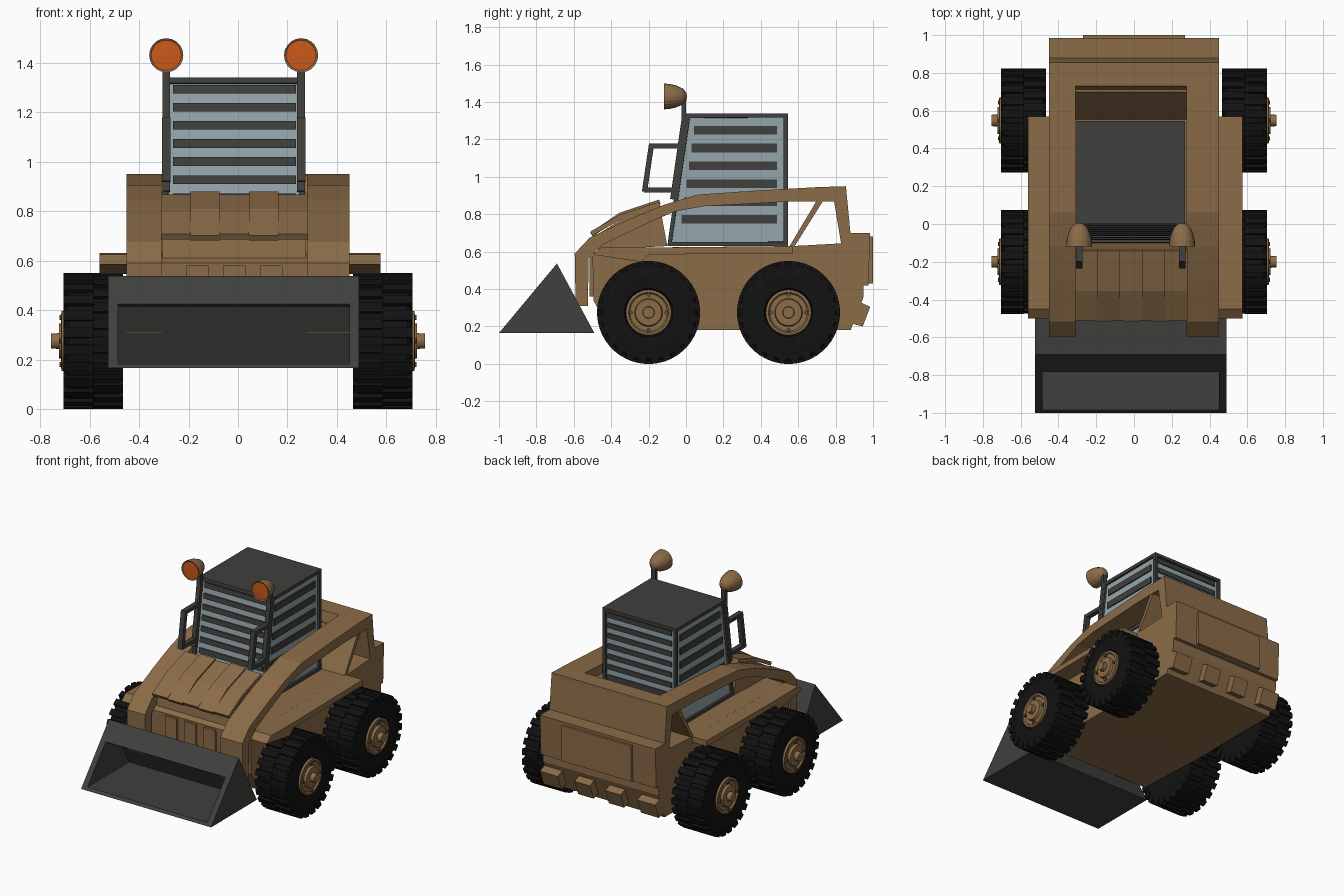
import bpy, bmesh
from math import pi, cos, sin
from mathutils import Matrix, Vector

if "Cube" in bpy.data.objects:
    bpy.data.objects.remove(bpy.data.objects["Cube"])


def material(name, rgb):
    m = bpy.data.materials.new(name)
    m.diffuse_color = (*rgb, 1)
    m.use_nodes = True
    m.node_tree.nodes["Principled BSDF"].inputs["Base Color"].default_value = m.diffuse_color
    return m


BROWN = material("brown_paint", (0.26, 0.15, 0.065))
DARK = material("dark_metal", (0.05, 0.05, 0.047))
RUBBER = material("rubber", (0.006, 0.006, 0.006))
GLASS = material("window_glass", (0.30, 0.38, 0.41))
ORANGE = material("orange_lens", (0.6, 0.1, 0.01))
BOLT = material("hub_detail", (0.12, 0.08, 0.045))
CX = -0.0175                      # cab and bucket sit slightly off centre


def finish(name, bm, mat):
    bmesh.ops.recalc_face_normals(bm, faces=bm.faces)
    me = bpy.data.meshes.new(name)
    bm.to_mesh(me)
    bm.free()
    me.materials.append(mat)
    ob = bpy.data.objects.new(name, me)
    bpy.context.collection.objects.link(ob)
    return ob


def prism(name, profile, x0, x1, mat):
    """Extrude a (y, z) side profile from x0 to x1."""
    bm = bmesh.new()
    face = bm.faces.new([bm.verts.new((x0, y, z)) for y, z in profile])
    out = bmesh.ops.extrude_face_region(bm, geom=[face])["geom"]
    bmesh.ops.translate(bm, vec=(x1 - x0, 0, 0),
                        verts=[g for g in out if isinstance(g, bmesh.types.BMVert)])
    return finish(name, bm, mat)


def box(name, x0, x1, y0, y1, z0, z1, mat):
    return prism(name, [(y0, z0), (y1, z0), (y1, z1), (y0, z1)], x0, x1, mat)


def strip(name, path, t, x0, x1, mat):
    """Bar following a (y, z) path with thickness t."""
    pts = [Vector(p) for p in path]
    left, right = [], []
    for i, p in enumerate(pts):
        d = (pts[min(i + 1, len(pts) - 1)] - pts[max(i - 1, 0)]).normalized()
        n = Vector((-d.y, d.x)) * t / 2
        left.append(p + n)
        right.append(p - n)
    return prism(name, [tuple(p) for p in left + right[::-1]], x0, x1, mat)


def revolve(name, profile, segs, origin, axis, mat):
    """Spin a (radius, distance along axis) profile."""
    bm = bmesh.new()
    vs = [bm.verts.new((r, 0, h)) for r, h in profile]
    es = [bm.edges.new(p) for p in zip(vs, vs[1:])]
    bmesh.ops.spin(bm, geom=vs + es, cent=(0, 0, 0), axis=(0, 0, 1),
                   angle=2 * pi, steps=segs, use_merge=True)
    bmesh.ops.remove_doubles(bm, verts=bm.verts, dist=1e-5)
    rot = Vector((0, 0, 1)).rotation_difference(Vector(axis)).to_matrix().to_4x4()
    bmesh.ops.transform(bm, matrix=Matrix.Translation(origin) @ rot, verts=bm.verts)
    return finish(name, bm, mat)


# Chassis, rear engine door and front details
prism("chassis", [(-0.5, 0.59), (-0.495, 0.34), (-0.42, 0.2), (0.1, 0.18), (0.88, 0.18),
                  (0.95, 0.36), (0.95, 0.42), (0.975, 0.42), (0.985, 0.70), (0.87, 0.70),
                  (0.84, 0.645), (0.57, 0.63), (-0.45, 0.62)], -0.45, 0.45, BROWN)
box("engine_door", -0.27, 0.27, 0.96, 1.0, 0.43, 0.68, BROWN)
for i, (a, b) in enumerate([(-0.45, -0.31), (-0.18, -0.06), (0.06, 0.18), (0.31, 0.45)]):
    prism(f"rear_bumper_tab_{i}", [(0.87, 0.22), (0.93, 0.33), (0.985, 0.305), (0.945, 0.2)],
          a, b, BROWN)
for i, x in enumerate((-0.21, -0.06, 0.09)):
    box(f"front_panel_{i}", x, x + 0.09, -0.515, -0.48, 0.36, 0.58, BROWN)

# Paired side parts: fenders, loader arms, rear uprights
for side, s in (("left", -1), ("right", 1)):
    inner = -0.31 if s < 0 else 0.278
    outer = 0.45 * s
    prism(f"fender_{side}", [(-0.5, 0.585), (-0.24, 0.545), (-0.2, 0.585), (0.57, 0.59),
                             (0.57, 0.63), (-0.2, 0.622), (-0.45, 0.625)],
          outer, -0.56 if s < 0 else 0.575, BROWN)
    prism(f"loader_arm_{side}", [
        (-0.59, 0.31), (-0.595, 0.59), (-0.515, 0.675), (-0.3, 0.775), (-0.12, 0.85),
        (0.06, 0.905), (0.35, 0.925), (0.7, 0.945), (0.855, 0.95), (0.86, 0.87),
        (0.55, 0.868), (0.1, 0.843), (-0.06, 0.815), (-0.2, 0.755), (-0.44, 0.64),
        (-0.52, 0.57), (-0.525, 0.31)], inner, outer, BROWN)
prism("rear_upright", [(0.79, 0.88), (0.83, 0.64), (0.885, 0.64), (0.855, 0.95), (0.79, 0.947)],
      -0.45, 0.45, BROWN)
prism("rear_cross_plate", [(0.71, 0.87), (0.86, 0.87), (0.856, 0.95), (0.73, 0.946)],
      -0.44, 0.44, BROWN)
prism("rear_slope_panel", [(0.548, 0.62), (0.575, 0.62), (0.735, 0.875), (0.70, 0.875)],
      -0.445, 0.445, BROWN)

# Hood between the arms, with alternating raised plates
prism("hood", [(-0.47, 0.61), (-0.46, 0.70), (-0.34, 0.775), (-0.14, 0.845), (-0.1, 0.63)],
      -0.305, 0.275, BROWN)
for i in range(5):
    lift = 0.012 * (i % 2)
    strip(f"hood_plate_{i}", [(-0.505, 0.697 - lift / 2), (-0.35, 0.785 + lift),
                              (-0.14, 0.855 + lift)], 0.025,
          -0.312 + i * 0.119, -0.312 + (i + 1) * 0.119, BROWN)

# Cab: dark frame with inset windows
cab = prism("cab", [(-0.1, 0.63), (0.545, 0.63), (0.545, 1.34), (0, 1.34)], -0.305, 0.27, DARK)
cab.data.materials.append(GLASS)
bm = bmesh.new()
bm.from_mesh(cab.data)
windows = [f for f in bm.faces if abs(f.normal.z) < 0.5]
bmesh.ops.inset_individual(bm, faces=windows, thickness=0.032)
bmesh.ops.inset_individual(bm, faces=windows, thickness=0.001, depth=-0.015)
for f in windows:
    f.material_index = 1
bm.to_mesh(cab.data)
bm.free()


def cab_front(z):
    return -0.1 + 0.1 * (z - 0.63) / 0.71


# Window slats: bars running through the cab, just proud of the glass
for i in range(6):
    z = 1.25 - 0.0955 * i
    y = cab_front(z) + 0.055
    box(f"side_slat_{i}", -0.298, 0.263, y, 0.487, z - 0.023, z + 0.023, DARK)
for i in range(9):
    z0, z1 = 1.275 - 0.073 * i, 1.31 - 0.073 * i
    prism(f"end_slat_{i}", [(cab_front(z0) + 0.006, z0), (0.538, z0), (0.538, z1),
                            (cab_front(z1) + 0.006, z1)], -0.262, 0.235, DARK)

# Grab handles, lamp posts and lamps
for side, x in (("left", -0.29), ("right", 0.255)):
    strip(f"grab_handle_{side}", [(-0.03, 1.165), (-0.185, 1.165)], 0.025, x - 0.017, x + 0.017, DARK)
    strip(f"grab_handle_grip_{side}", [(-0.184, 1.177), (-0.222, 0.92)], 0.028, x - 0.017, x + 0.017, DARK)
    strip(f"grab_handle_base_{side}", [(-0.225, 0.93), (-0.05, 0.93)], 0.025, x - 0.017, x + 0.017, DARK)
    strip(f"lamp_post_{side}", [(-0.072, 0.88), (-0.012, 1.3), (-0.012, 1.41)], 0.026,
          x - 0.016, x + 0.016, DARK)
    shell = revolve(f"lamp_shell_{side}", [(0.06, 0.006), (0.069, 0), (0.067, 0.03), (0.059, 0.065),
                                           (0.043, 0.1), (0.022, 0.119), (0, 0.124)],
                    20, (x, -0.118, 1.43), (0, 1, 0), BROWN)
    revolve(f"lamp_lens_{side}", [(0, 0.002), (0.061, 0.004), (0.061, 0.012), (0, 0.012)],
            20, (x, -0.118, 1.43), (0, 1, 0), ORANGE)

# Bucket: floor, back, top lip and triangular cheeks
B0, B1 = -0.525, 0.49
prism("bucket_floor", [(-1, 0.165), (-0.49, 0.165), (-0.5, 0.183), (-0.985, 0.183)], B0, B1, DARK)
prism("bucket_back", [(-0.49, 0.165), (-0.69, 0.537), (-0.70, 0.52), (-0.512, 0.165)], B0, B1, DARK)
prism("bucket_lip", [(-0.69, 0.537), (-0.783, 0.425), (-0.765, 0.412), (-0.685, 0.505)], B0, B1, DARK)
for side, a, b in (("left", B0, B0 + 0.04), ("right", B1 - 0.04, B1)):
    prism(f"bucket_cheek_{side}", [(-1, 0.165), (-0.49, 0.165), (-0.69, 0.537)], a, b, DARK)

# Wheels: tyre, staggered tread lugs, hub, bolts
R = 0.262
for side, s in (("left", -1), ("right", 1)):
    for end, y in (("front", -0.2), ("rear", 0.548)):
        tag = f"{end}_{side}"
        c = (0.465 * s, y, 0.275)
        revolve(f"tyre_{tag}", [(0, 0), (0.2, 0), (R - 0.012, 0.006), (R, 0.02), (R, 0.22),
                                (R - 0.012, 0.234), (0.2, 0.24), (0.13, 0.238), (0.12, 0.22), (0, 0.22)],
                36, c, (s, 0, 0), RUBBER)
        bm = bmesh.new()
        for i in range(24):
            for row in (0, 1):
                a = 2 * pi * (i + row / 2) / 24
                m = (Matrix.Translation((s * (0.525 + 0.12 * row), y, 0.275))
                     @ Matrix.Rotation(a, 4, 'X') @ Matrix.Translation((0, 0, R - 0.012))
                     @ Matrix.Diagonal((0.12, 0.042, 0.05, 1)))
                bmesh.ops.create_cube(bm, size=1, matrix=m)
        finish(f"tread_{tag}", bm, RUBBER)
        revolve(f"hub_{tag}", [(0, 0.2), (0.122, 0.2), (0.122, 0.248), (0.108, 0.25), (0.1, 0.24),
                               (0.075, 0.24), (0.07, 0.258), (0.032, 0.258), (0.03, 0.29), (0, 0.29)],
                24, c, (s, 0, 0), BROWN)
        for k in range(4):
            a = k * pi / 2
            revolve(f"hub_bolt_{tag}_{k}", [(0, 0.23), (0.011, 0.23), (0.011, 0.256), (0, 0.256)], 8,
                    (c[0], y + 0.095 * cos(a), 0.275 + 0.095 * sin(a)), (s, 0, 0), BOLT)
